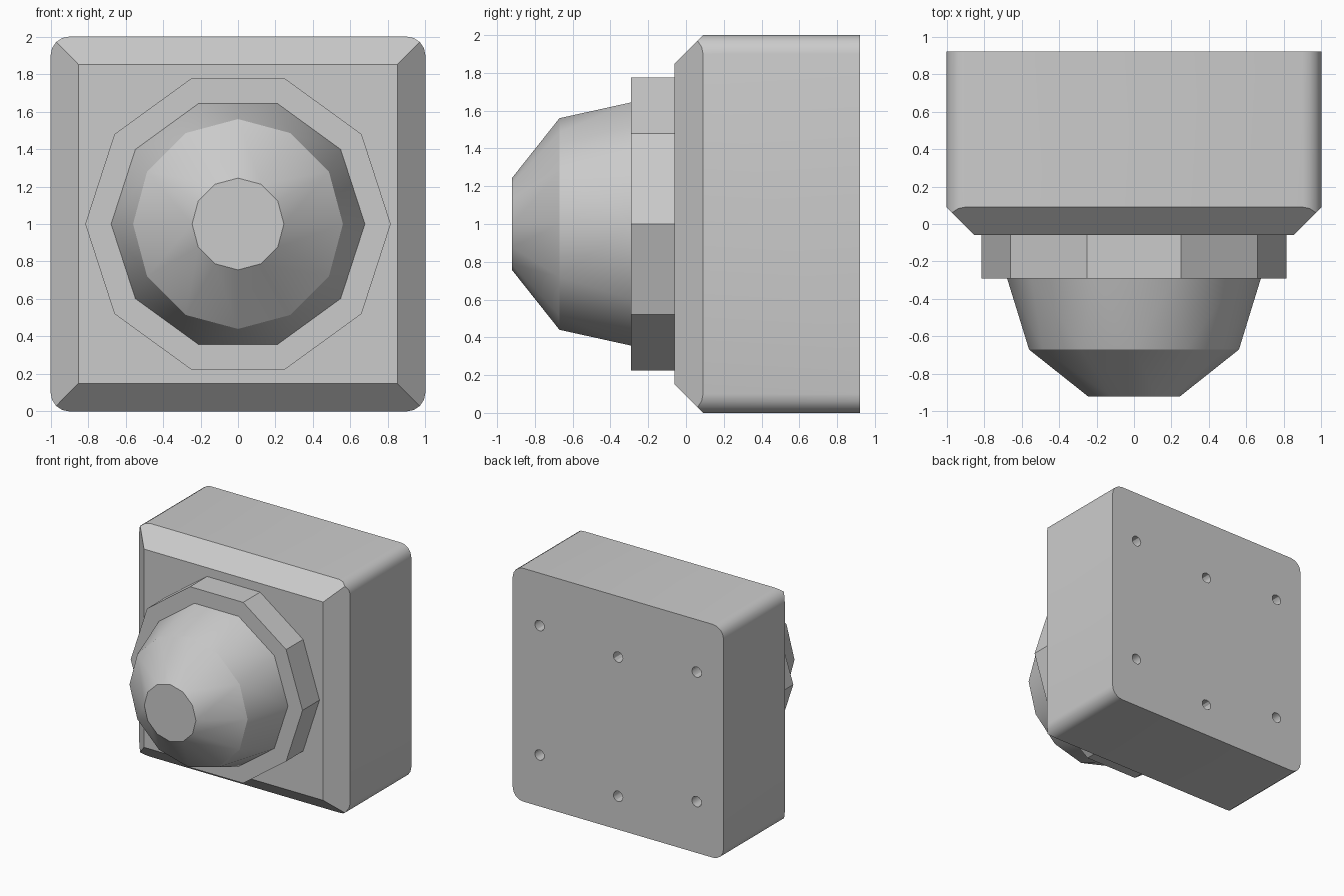
import bpy, bmesh, math
from mathutils import Vector, Matrix

cube = bpy.data.objects.get("Cube")
if cube:
    bpy.data.objects.remove(cube, do_unlink=True)

grey = bpy.data.materials.new("plain_grey")
grey.use_nodes = True
colour = (0.6, 0.6, 0.6, 1)
grey.diffuse_color = colour
grey.node_tree.nodes["Principled BSDF"].inputs["Base Color"].default_value = colour

BACK, FRONT, MID = 0.92, -0.06, 1.0


def finish(name, bm):
    bmesh.ops.recalc_face_normals(bm, faces=bm.faces[:])
    mesh = bpy.data.meshes.new(name)
    bm.to_mesh(mesh)
    bm.free()
    mesh.materials.append(grey)
    obj = bpy.data.objects.new(name, mesh)
    bpy.context.collection.objects.link(obj)
    return obj


def smooth(obj):
    bpy.ops.object.select_all(action='DESELECT')
    obj.select_set(True)
    bpy.context.view_layer.objects.active = obj
    bpy.ops.object.shade_smooth_by_angle(angle=math.radians(30))


def ring(bm, sides, radius, y):
    """Ring of points around the front-back axis, first point on +x."""
    steps = [2 * math.pi * i / sides for i in range(sides)]
    return [bm.verts.new((radius * math.cos(a), y, MID + radius * math.sin(a))) for a in steps]


def add_rod(bm, sides, radius, x, z, y0, y1):
    """Prism lying along the front-back axis."""
    place = Matrix.Translation((x, (y0 + y1) / 2, z)) @ Matrix.Rotation(math.pi / 2, 4, 'X')
    bmesh.ops.create_cone(bm, cap_ends=True, segments=sides, radius1=radius,
                          radius2=radius, depth=abs(y1 - y0), matrix=place)


# Housing: block with rounded corners, then four slanted cuts around the front
bm = bmesh.new()
bmesh.ops.create_cube(bm, size=1, matrix=Matrix.Translation((0, (BACK + FRONT) / 2, MID))
                      @ Matrix.Diagonal((2, BACK - FRONT, 2, 1)))
corners = [e for e in bm.edges if abs(e.verts[0].co.y - e.verts[1].co.y) > 0.5]
bmesh.ops.bevel(bm, geom=corners, offset=0.1, segments=4, profile=0.5, affect='EDGES')
for side in (Vector((1, 0, 0)), Vector((-1, 0, 0)), Vector((0, 0, 1)), Vector((0, 0, -1))):
    cut = bmesh.ops.bisect_plane(bm, geom=bm.verts[:] + bm.edges[:] + bm.faces[:], dist=1e-5,
                                 plane_co=Vector((0, FRONT, MID)) + side * 0.85,
                                 plane_no=side + Vector((0, -1, 0)), clear_outer=True)
    edges = [e for e in cut["geom_cut"] if isinstance(e, bmesh.types.BMEdge)]
    bmesh.ops.holes_fill(bm, edges=edges, sides=0)
housing = finish("housing", bm)

# Screw holes in the back
bm = bmesh.new()
for x, low, high in ((-0.745, 0.44, 1.55), (0, 0.285, 1.48), (0.745, 0.44, 1.55)):
    for z in (low, high):
        add_rod(bm, 12, 0.045, x, z, BACK - 0.15, BACK + 0.05)
cutter = finish("screw_hole_cutter", bm)
cutter.hide_render = True
cut = housing.modifiers.new("screw_holes", 'BOOLEAN')
cut.object = cutter
cut.operation = 'DIFFERENCE'
cut.solver = 'EXACT'
bpy.context.view_layer.objects.active = housing
bpy.ops.object.modifier_apply(modifier=cut.name)
bpy.data.objects.remove(cutter, do_unlink=True)
smooth(housing)

# Ten-sided collar
bm = bmesh.new()
loops = [ring(bm, 10, 0.815, y) for y in (FRONT, -0.29)]
for loop in loops:
    bm.faces.new(loop)
for i in range(10):
    j = (i + 1) % 10
    bm.faces.new((loops[0][i], loops[0][j], loops[1][j], loops[1][i]))
finish("collar", bm)

# Blunt dome: ten-sided base wrapped to twelve-sided middle and tip
bm = bmesh.new()
for sides, radius, y in ((10, 0.677, -0.29), (12, 0.56, -0.67), (12, 0.245, -0.92)):
    ring(bm, sides, radius, y)
bmesh.ops.convex_hull(bm, input=bm.verts[:])
bmesh.ops.dissolve_limit(bm, angle_limit=0.01, verts=bm.verts[:], edges=bm.edges[:])
smooth(finish("dome", bm))
